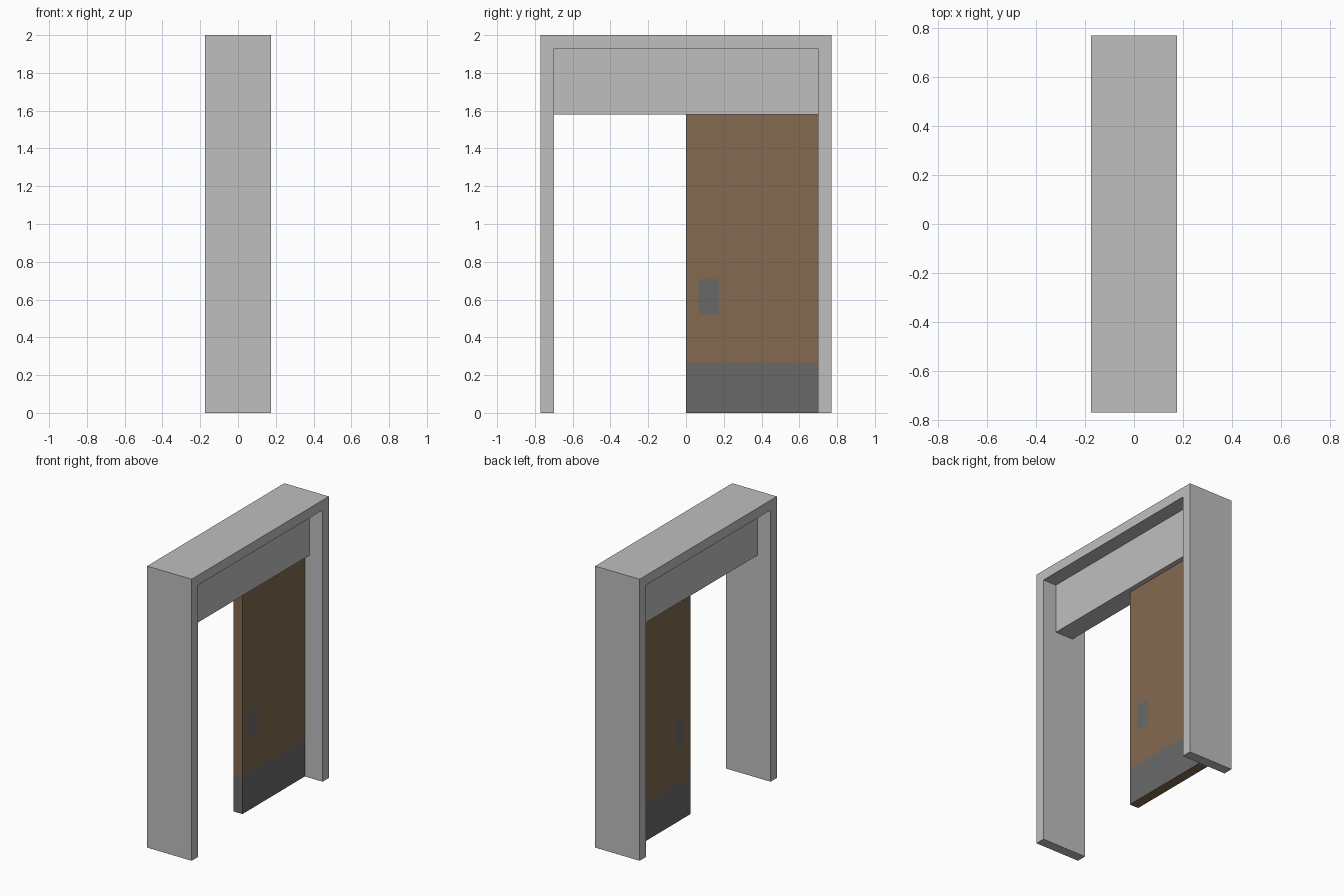
import bpy, bmesh
from mathutils import Vector

if "Cube" in bpy.data.objects:
    bpy.data.objects.remove(bpy.data.objects["Cube"])


def material(name, rgb):
    m = bpy.data.materials.new(name)
    m.diffuse_color = (*rgb, 1.0)
    m.use_nodes = True
    m.node_tree.nodes["Principled BSDF"].inputs["Base Color"].default_value = m.diffuse_color
    return m


PAINT = material("light grey paint", (0.52, 0.52, 0.52))
WOOD = material("brown wood", (0.223, 0.144, 0.080))
METAL = material("dark grey metal", (0.141, 0.141, 0.141))


def finish(name, bm, mats):
    bmesh.ops.recalc_face_normals(bm, faces=bm.faces)
    mesh = bpy.data.meshes.new(name)
    bm.to_mesh(mesh)
    bm.free()
    for m in mats:
        mesh.materials.append(m)
    ob = bpy.data.objects.new(name, mesh)
    bpy.context.collection.objects.link(ob)
    return ob


def box(lo, hi):
    bm = bmesh.new()
    bmesh.ops.create_cube(bm, size=1)
    lo, hi = Vector(lo), Vector(hi)
    for v in bm.verts:
        v.co = Vector((lo[i] + (v.co[i] + 0.5) * (hi[i] - lo[i]) for i in range(3)))
    return bm


# Door frame: an upside-down U profile extruded through the wall depth
DEPTH, OUT, INN, TOP, SOFFIT = 0.175, 0.77, 0.70, 2.0, 1.93
half = [(OUT, TOP), (OUT, 0), (INN, 0), (INN, SOFFIT)]
profile = half + [(-y, z) for y, z in reversed(half)]
bm = bmesh.new()
face = bm.faces.new([bm.verts.new((-DEPTH, y, z)) for y, z in profile])
ext = bmesh.ops.extrude_face_region(bm, geom=[face], use_keep_orig=True)
bmesh.ops.translate(bm, vec=(2 * DEPTH, 0, 0),
                    verts=[g for g in ext["geom"] if isinstance(g, bmesh.types.BMVert)])
finish("door_frame", bm, [PAINT])

# Header panel above the opening
finish("header_panel", box((-0.07, -INN, 1.58), (0.07, INN, SOFFIT)), [PAINT])

# Sliding door leaf, cut along the kick band and the pull plates
KICK = 0.265
PULL_Y, PULL_Z = (0.07, 0.175), (0.52, 0.71)
bm = box((-0.035, 0, 0), (0.035, INN, 1.58))
cuts = [((0, 0, z), (0, 0, 1)) for z in (KICK, *PULL_Z)]
cuts += [((0, y, 0), (0, 1, 0)) for y in PULL_Y]
for co, no in cuts:
    bmesh.ops.bisect_plane(bm, geom=bm.verts[:] + bm.edges[:] + bm.faces[:],
                           plane_co=co, plane_no=no)
bm.normal_update()
for f in bm.faces:
    c = f.calc_center_median()
    kick = c.z < KICK and abs(f.normal.z) < 0.5
    pull = (abs(f.normal.x) > 0.5 and PULL_Y[0] < c.y < PULL_Y[1]
            and PULL_Z[0] < c.z < PULL_Z[1])
    f.material_index = 1 if kick or pull else 0
finish("sliding_door", bm, [WOOD, METAL])
